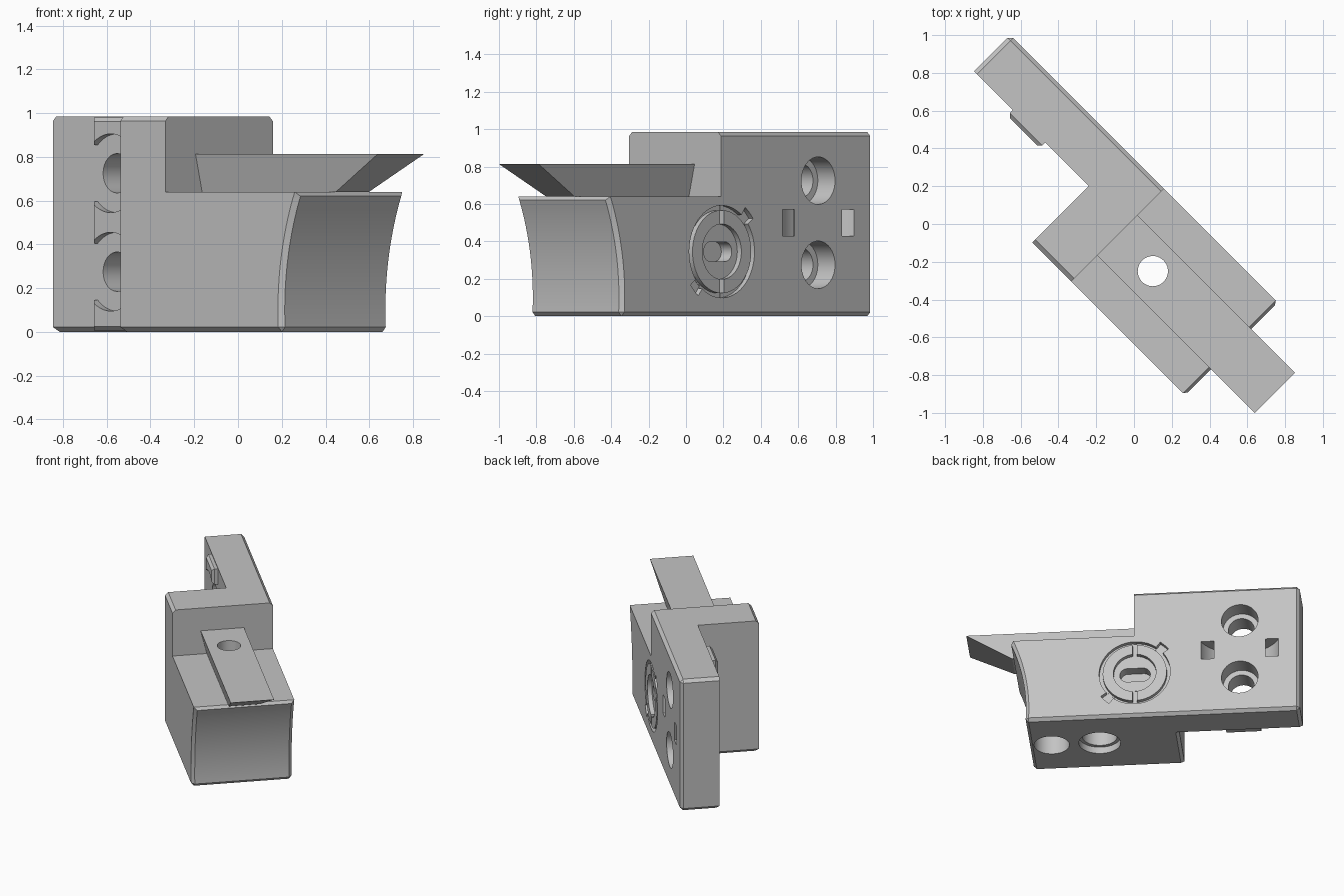
import bpy, bmesh
from math import sin, cos, pi, radians, sqrt
from mathutils import Matrix

cube = bpy.data.objects.get("Cube")
if cube:
    bpy.data.objects.remove(cube, do_unlink=True)

grey = bpy.data.materials.new("plain grey")
grey.use_nodes = True
grey.diffuse_color = (0.55, 0.55, 0.55, 1)
grey.node_tree.nodes["Principled BSDF"].inputs["Base Color"].default_value = (0.55, 0.55, 0.55, 1)

# Main sizes; x runs along the tool, y towards its back, turned 45 degrees at the end
BACK, PLATE_FRONT, BLOCK_FRONT = 0.245, -0.027, -0.45
TOP, SHELF, STEP, TAIL = 0.985, 0.64, -0.02, -1.17
SCREW_X, DIAL_X, DIAL_Z = -0.755, -0.026, 0.345
SCREW_Z = (0.275, 0.725)


def prism(name, pts, axis, lo, hi, bevel=0, rule=None):
    """Extrude a closed profile along y or z, with optional chamfers on chosen edges."""
    bm = bmesh.new()
    rings = []
    for t in (lo, hi):
        rings.append([bm.verts.new((a, t, b) if axis == "y" else (a, b, t)) for a, b in pts])
    n = len(pts)
    bm.faces.new(rings[0])
    bm.faces.new(rings[1])
    for i in range(n):
        j = (i + 1) % n
        bm.faces.new((rings[0][i], rings[0][j], rings[1][j], rings[1][i]))
    bmesh.ops.recalc_face_normals(bm, faces=bm.faces)
    if bevel:
        chosen = [e for e in bm.edges if rule(*(v.co for v in e.verts))]
        bmesh.ops.bevel(bm, geom=chosen, offset=bevel, segments=1, affect="EDGES")
    mesh = bpy.data.meshes.new(name)
    bm.to_mesh(mesh)
    bm.free()
    obj = bpy.data.objects.new(name, mesh)
    bpy.context.collection.objects.link(obj)
    mesh.materials.append(grey)
    return obj


def rect(x0, x1, y0, y1):
    return [(x0, y0), (x1, y0), (x1, y1), (x0, y1)]


def circle(cx, cy, r, n=40):
    return [(cx + r * cos(2 * pi * i / n), cy + r * sin(2 * pi * i / n)) for i in range(n)]


def band(cx, cy, r0, r1, a0, a1, n=28):
    angles = [radians(a0 + (a1 - a0) * i / n) for i in range(n + 1)]
    return ([(cx + r1 * cos(a), cy + r1 * sin(a)) for a in angles]
            + [(cx + r0 * cos(a), cy + r0 * sin(a)) for a in reversed(angles)])


def combine(target, tool, operation="DIFFERENCE"):
    mod = target.modifiers.new(operation.lower(), "BOOLEAN")
    mod.operation, mod.object, mod.solver = operation, tool, "EXACT"
    bpy.context.view_layer.objects.active = target
    bpy.ops.object.modifier_apply(modifier=mod.name)
    bpy.data.objects.remove(tool, do_unlink=True)


def cut(target, pts, axis, lo, hi):
    combine(target, prism("cutter", pts, axis, lo, hi))


# Stepped block with a hollow curved end
def block_edges(a, b):
    bottom = a.z < 0.001 and b.z < 0.001
    end = min(a.x, b.x) > 0.7 and (a.y == b.y or min(a.z, b.z) > 0.6)
    crown = min(a.z, b.z) > TOP - 0.001 and a.y == b.y
    return bottom or end or crown


radius = 1.38
heights = [SHELF * i / 16 for i in range(17)]
hollow = [(0.73 + radius - sqrt(radius ** 2 - (z - 0.1) ** 2), z) for z in heights]
profile = [(-0.311, 0)] + hollow + [(STEP, SHELF), (STEP, TOP), (-0.311, TOP)]
body = prism("holder_body", profile, "y", BLOCK_FRONT, BACK, 0.022, block_edges)


# Tall mounting plate
def plate_edges(a, b):
    tail = max(a.x, b.x) < TAIL + 0.001
    rim = a.z == b.z and min(a.y, b.y) > BACK - 0.001
    under = max(a.z, b.z) < 0.001 and max(a.x, b.x) < 0 and a.y == b.y
    top_or_bottom = a.z == b.z
    return (tail and (top_or_bottom or a.y > 0)) or rim or under


plate = prism("plate", rect(TAIL, -0.2, PLATE_FRONT, BACK), "z", 0, TOP, 0.022, plate_edges)
combine(body, plate, "UNION")

# Rib on the plate, scalloped around the screws
rib = prism("rib", rect(-0.88, -0.637, -0.068, 0.01), "z", 0.006, TOP - 0.006, 0.018,
            lambda a, b: max(a.y, b.y) < -0.05)
for z in SCREW_Z:
    cut(rib, circle(SCREW_X, z, 0.18, 48), "y", -0.2, 0.1)
combine(body, rib, "UNION")

# Counterbored screw holes
for z in SCREW_Z:
    cut(body, circle(SCREW_X, z, 0.09), "y", -0.3, 0.4)
    cut(body, circle(SCREW_X, z, 0.127), "y", BACK - 0.13, 0.4)

# Curved strap channel between the screws
cut(body, band(SCREW_X, BACK + 0.1, 0.206, 0.288, 180, 360), "z", 0.43, 0.57)

# Dial: recessed hub, ring groove, slits, keys and an oblong slot
face, deep = BACK - 0.03, BACK + 0.1
for start in (-88, 92):
    cut(body, band(DIAL_X, DIAL_Z, 0.222, 0.247, start, start + 176), "y", face, deep)
for angle in (135, 315):
    cut(body, band(DIAL_X, DIAL_Z, 0.23, 0.295, angle - 8, angle + 8, 6), "y", face - 0.002, deep)
cut(body, circle(DIAL_X, DIAL_Z, 0.148), "y", face - 0.001, deep)
cut(body, rect(DIAL_X - 0.015, DIAL_X + 0.015, DIAL_Z + 0.13, DIAL_Z + 0.245), "y", face - 0.004, deep)
cut(body, rect(DIAL_X - 0.015, DIAL_X + 0.015, DIAL_Z - 0.245, DIAL_Z - 0.13), "y", face - 0.004, deep)
half = 0.053
oblong = [(DIAL_X + (half if cos(a) > 0 else -half) + half * cos(a), DIAL_Z + half * sin(a))
          for a in (2 * pi * (i + 0.5) / 32 for i in range(32))]
cut(body, oblong, "y", BACK - 0.11, deep)

# Bores in the underside
HOLE_X, HOLE_Y = 0.247, -0.106
cut(body, circle(HOLE_X, HOLE_Y, 0.08), "z", -0.1, 0.8)
cut(body, circle(HOLE_X, HOLE_Y, 0.12), "z", -0.1, 0.4)
cut(body, circle(HOLE_X, HOLE_Y, 0.145), "z", -0.1, 0.05)
cut(body, circle(0.58, HOLE_Y, 0.122), "z", -0.1, 0.4)

# Blade with tapered sides and an undercut tip
blade = prism("cutting_blade", rect(STEP, 1.16, -0.255, 0.045), "z", SHELF, 0.814)
for v in blade.data.vertices:
    if v.co.z < 0.7:
        v.co.y += 0.043 if v.co.y < HOLE_Y else -0.043
        if v.co.x > 1:
            v.co.x = 0.845
cut(blade, circle(HOLE_X, HOLE_Y, 0.08), "z", 0.5, 1)

# Turn everything to its diagonal stance and shade
for obj in (body, blade):
    obj.data.transform(Matrix.Rotation(radians(-45), 4, "Z"))
    bpy.ops.object.select_all(action="DESELECT")
    obj.select_set(True)
    bpy.context.view_layer.objects.active = obj
    bpy.ops.object.shade_smooth_by_angle(angle=radians(25))
